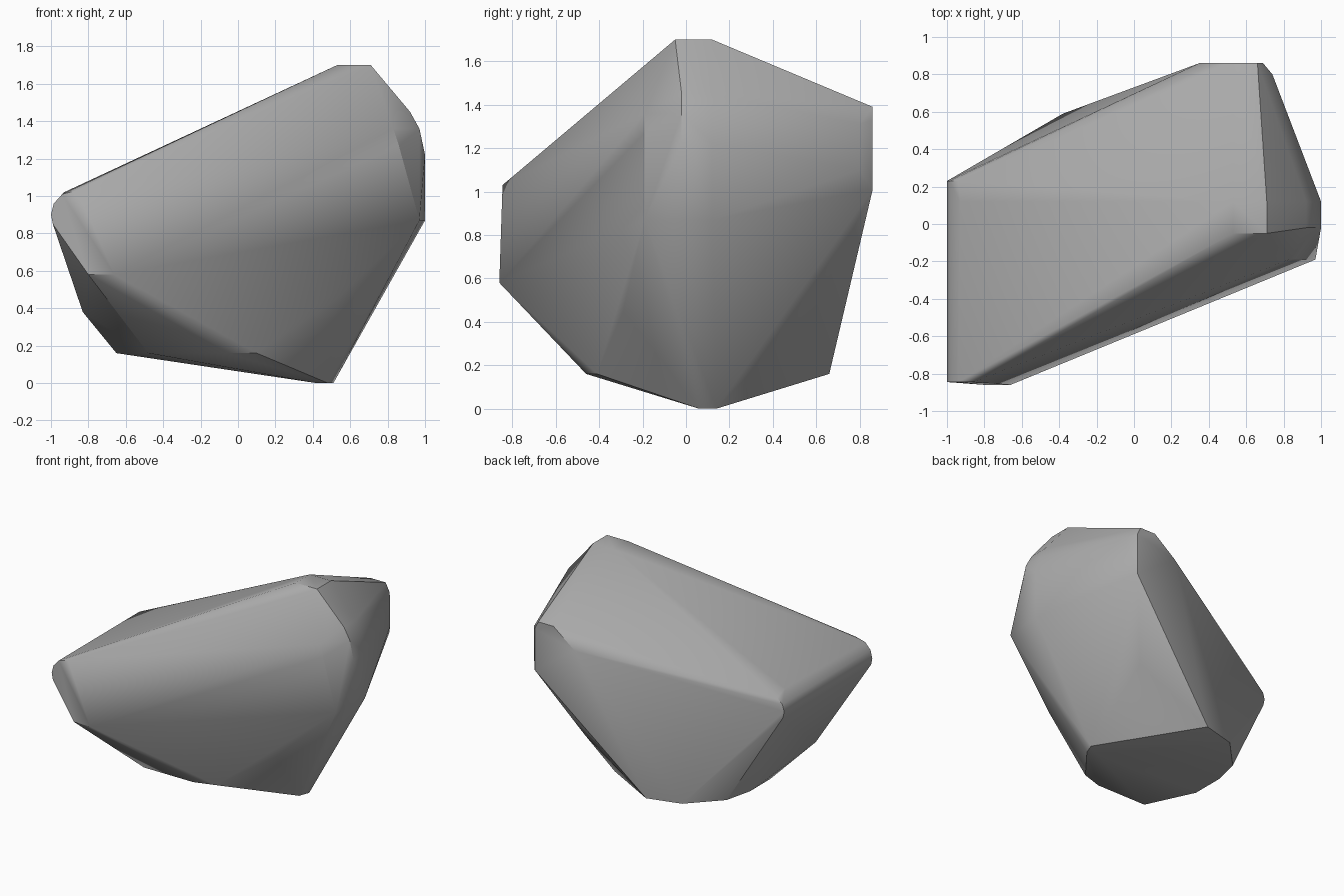
import bpy
import bmesh
import math


def remove_default_cube():
    cube = bpy.data.objects.get("Cube")
    if cube:
        bpy.data.objects.remove(cube, do_unlink=True)


def flat_material(name, value):
    material = bpy.data.materials.new(name)
    material.use_nodes = True
    colour = (value, value, value, 1)
    material.diffuse_color = colour
    shader = next(n for n in material.node_tree.nodes if n.type == "BSDF_PRINCIPLED")
    shader.inputs["Base Color"].default_value = colour
    shader.inputs["Roughness"].default_value = .8
    return material


def level(height, outline):
    """Corners of a horizontal outline at one height."""
    return [(x, y, height) for x, y in outline]


def slice_at(depth, profile):
    """Corners of an upright profile at one depth."""
    return [(x, depth, z) for x, z in profile]


def hull_object(name, corners, material):
    """Wrap a convex stone around the given corners."""
    bm = bmesh.new()
    for corner in corners:
        bm.verts.new(corner)
    result = bmesh.ops.convex_hull(bm, input=bm.verts[:])
    loose = [v for v in bm.verts if not v.link_faces]
    bmesh.ops.delete(bm, geom=loose, context="VERTS")
    # Merge nearly coplanar triangles into broad facets
    bmesh.ops.dissolve_limit(bm, angle_limit=math.radians(1),
                             verts=bm.verts[:], edges=bm.edges[:])
    bmesh.ops.recalc_face_normals(bm, faces=bm.faces[:])
    mesh = bpy.data.meshes.new(name)
    bm.to_mesh(mesh)
    bm.free()
    mesh.materials.append(material)
    stone = bpy.data.objects.new(name, mesh)
    bpy.context.collection.objects.link(stone)
    return stone


remove_default_cube()
corners = []

# Flat crest along the top
corners += level(1.7, [(.53, -.05), (.71, -.05), (.71, .12), (.53, .12)])

# Rounded low end, running from the front to the back
corners += slice_at(-.845, [(-.86, 1.03), (-.94, 1.01), (-.985, .96), (-1, .9), (-.99, .85)])
corners += slice_at(.12, [(-.93, 1.02)])
corners += slice_at(.23, [(-.94, .99), (-.985, .95), (-1, .9), (-.99, .85)])

# Blunt front nose
corners += slice_at(-.86, [(-.8, .58), (-.66, .58)])

# Rounded tall end
tall_profile = [(.92, 1.45), (.97, 1.36), (1, 1.22)]
for depth in (-.02, .12):
    corners += slice_at(depth, tall_profile)
corners += slice_at(.12, [(1, .87)])
corners += slice_at(-.19, [(.83, 1.36), (.86, 1.27), (.97, .87)])

# Upright back facet with a chamfer beside it
corners += slice_at(.86, [(.53, 1.39), (.66, 1.39), (.69, 1.33), (.69, 1.01), (.35, 1.25)])
corners += slice_at(.8, [(.74, 1.31), (.74, 1.1)])

# Lower flanks
corners += [(.53, -.29, .45), (.45, .6, .48), (-.83, -.4, .38)]

# Broad underside and the pointed foot
corners += level(.16, [(-.12, .66), (-.38, .59), (-.6, .36), (-.65, .15), (-.65, -.1),
                       (-.48, -.46), (-.06, -.46), (.1, -.41)])
corners += level(0, [(.42, .08), (.48, .06), (.51, .14)])

# Finished stone with soft facets
stone = hull_object("boulder", corners, flat_material("stone grey", .4))
bpy.ops.object.select_all(action="DESELECT")
stone.select_set(True)
bpy.context.view_layer.objects.active = stone
bpy.ops.object.shade_smooth_by_angle(angle=math.radians(30))
